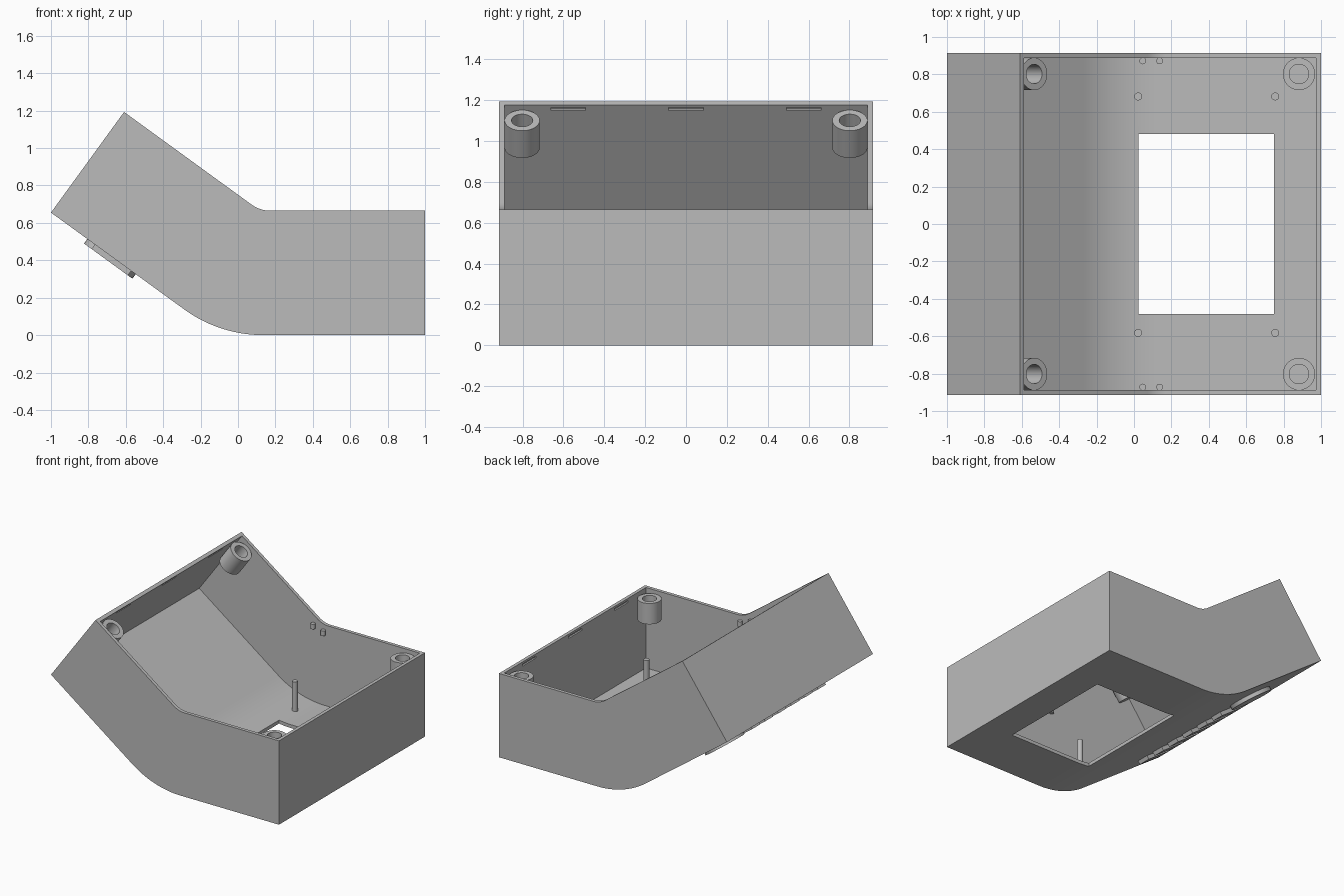
import bpy, bmesh, math
from mathutils import Matrix, Vector

if "Cube" in bpy.data.objects:
    bpy.data.objects.remove(bpy.data.objects["Cube"])

A = math.radians(36)                 # tilt of the raised half
H, W, T = 0.665, 0.915, 0.027        # depth, half width, wall thickness
CX = -1 + 0.655 / math.tan(A)        # lower bend corner
TAN = math.tan(A / 2)
d = Vector((math.cos(A), -math.sin(A)))   # along the tilted floor
n = Vector((math.sin(A), math.cos(A)))    # away from the tilted floor
START = Vector((-1, 0.655))
TILT = Matrix(((d.x, 0, n.x, -1), (0, 1, 0, 0), (d.y, 0, n.y, 0.655), (0, 0, 0, 1)))
FLAT = Matrix.Identity(4)

grey = bpy.data.materials.new("grey plastic")
grey.diffuse_color = (0.5, 0.5, 0.5, 1)
grey.use_nodes = True
grey.node_tree.nodes["Principled BSDF"].inputs["Base Color"].default_value = grey.diffuse_color


def finish(name, bm, matrix=FLAT):
    bmesh.ops.recalc_face_normals(bm, faces=bm.faces)
    me = bpy.data.meshes.new(name)
    bm.to_mesh(me)
    bm.free()
    me.transform(matrix)
    me.materials.append(grey)
    ob = bpy.data.objects.new(name, me)
    bpy.context.collection.objects.link(ob)
    return ob


def prism(name, pts, half):
    bm = bmesh.new()
    f = bm.faces.new([bm.verts.new((p[0], -half, p[1])) for p in pts])
    r = bmesh.ops.extrude_face_region(bm, geom=[f])
    verts = [v for v in r["geom"] if isinstance(v, bmesh.types.BMVert)]
    bmesh.ops.translate(bm, verts=verts, vec=(0, 2 * half, 0))
    return finish(name, bm)


def box(name, center, size, matrix=FLAT):
    bm = bmesh.new()
    bmesh.ops.create_cube(bm, size=1, matrix=Matrix.Translation(center) @ Matrix.Diagonal((*size, 1)))
    return finish(name, bm, matrix)


def cylinder(name, x, y, z0, z1, r, matrix=FLAT, seg=40):
    bm = bmesh.new()
    bmesh.ops.create_cone(bm, cap_ends=True, segments=seg, radius1=r, radius2=r, depth=z1 - z0,
                          matrix=Matrix.Translation((x, y, (z0 + z1) / 2)))
    return finish(name, bm, matrix)


def cut(ob, cutter):
    m = ob.modifiers.new("cut", "BOOLEAN")
    m.operation, m.solver, m.object = "DIFFERENCE", "EXACT", cutter
    bpy.context.view_layer.objects.active = ob
    bpy.ops.object.modifier_apply(modifier=m.name)
    bpy.data.objects.remove(cutter)


def smooth(ob):
    bpy.ops.object.select_all(action="DESELECT")
    ob.select_set(True)
    bpy.context.view_layer.objects.active = ob
    bpy.ops.object.shade_smooth_by_angle(angle=math.radians(30))


def bend(corner_x, z, radius, steps):
    # arc above the flat run, from the tilted run to the flat one
    cx, cz = corner_x + radius * TAN, z + radius
    return [(cx - radius * math.sin(a), cz - radius * math.cos(a))
            for a in (A * (1 - i / steps) for i in range(steps + 1))]


# bent open case
R = 0.72
outer = [START + n * H, START] + bend(CX, 0, R, 20) + [(1, 0), (1, H)]
outer += bend(CX + H * TAN, H, 0.17, 10)[::-1]
case = prism("case", outer, W)
low = START + d * T + n * T
inner = [low + n * 1.2, low] + bend(CX + T * TAN, T, R - T, 20) + [(1 - T, T), (1 - T, 2)]
cut(case, prism("cavity_cutter", inner, W - T))

# screen window in the floor
cut(case, box("window_cutter", (0.387, 0, 0), (0.725, 0.96, 0.3)))

# latch slots inside both end walls
for y in (-0.577, 0, 0.577):
    cut(case, box("slot_cutter", (T, y, H - 0.025), (0.026, 0.17, 0.017), TILT))
    cut(case, box("slot_cutter", (1 - T, y, H - 0.025), (0.026, 0.17, 0.017)))
smooth(case)

# screw bosses in the four corners
for side in (-1, 1):
    for label, x, mat in (("raised", 0.115, TILT), ("flat", 0.882, FLAT)):
        y = side * 0.802
        boss = cylinder("screw_boss_" + label, x, y, H - 0.195, H - 0.03, 0.086, mat)
        cut(boss, cylinder("hole_cutter", x, y, H - 0.17, H + 0.1, 0.052, mat))
        smooth(boss)
    # small catches on the side walls beside the bend
    for x, z in ((0.047, 0.64), (0.137, 0.61)):
        smooth(cylinder("side_catch", x, side * 0.872, z - 0.02, z + 0.02, 0.018, seg=16))

# board posts around the window
for x in (0.022, 0.755):
    for y in (-0.582, 0.682):
        smooth(cylinder("board_post", x, y, T - 0.01, 0.27, 0.021, seg=24))

# plain raised pads under the tilted floor
smooth(cylinder("round_pad", 0.40, 0.50, -0.03, 0.004, 0.16, TILT))
for i in range(6):
    pad = box("grip_pad", (0.41, 0.24 - 0.165 * i, -0.013), (0.24, 0.10, 0.034), TILT)
    smooth(pad)
